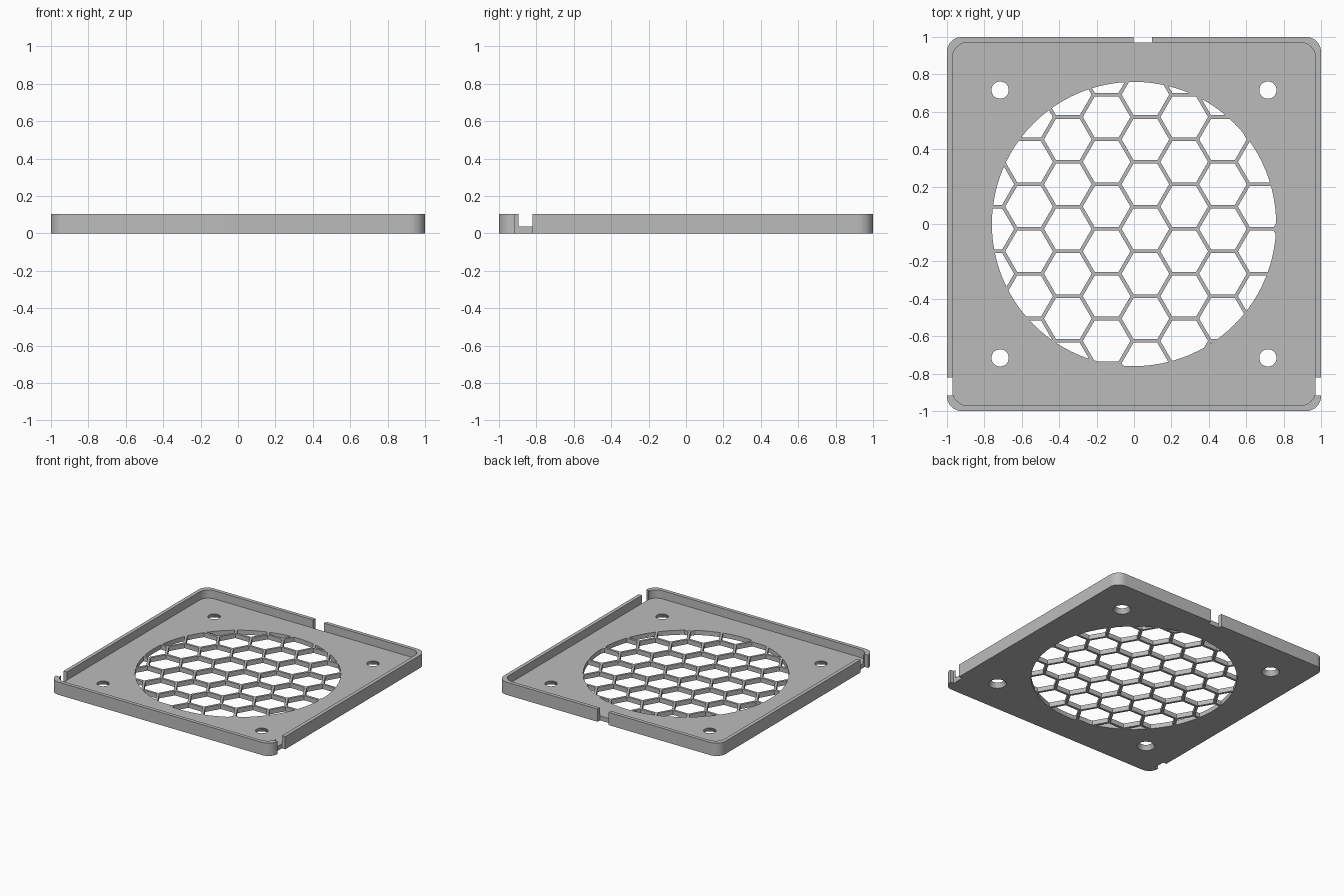
import bpy, bmesh, math

if "Cube" in bpy.data.objects:
    bpy.data.objects.remove(bpy.data.objects["Cube"], do_unlink=True)

HEIGHT, FLOOR = 0.104, 0.037
INNER = 0.97                       # half width inside the rim
CORNER = 0.08
OPENING = 0.76                     # radius of the grille opening
PITCH, BAR = 0.2394, 0.019         # honeycomb spacing and bar width
HOLE = 0.716                       # screw hole offset

grey = bpy.data.materials.new("plain grey")
grey.use_nodes = True
grey.diffuse_color = (0.5, 0.5, 0.5, 1)
grey.node_tree.nodes["Principled BSDF"].inputs["Base Color"].default_value = (0.5, 0.5, 0.5, 1)


def prism(bm, low, z0, z1, high=None):
    """Closed prism from an outline, optionally a different outline on top."""
    bottom = [bm.verts.new((x, y, z0)) for x, y in low]
    top = [bm.verts.new((x, y, z1)) for x, y in (high or low)]
    bm.faces.new(bottom[::-1])
    bm.faces.new(top)
    n = len(bottom)
    for i in range(n):
        j = (i + 1) % n
        bm.faces.new((bottom[i], bottom[j], top[j], top[i]))


def ring(x, y, r, n):
    return [(x + r * math.cos(math.tau * i / n), y + r * math.sin(math.tau * i / n))
            for i in range(n)]


def rounded_square(half, r, steps=10):
    c = half - r
    points = []
    for q, (sx, sy) in enumerate(((1, 1), (-1, 1), (-1, -1), (1, -1))):
        for i in range(steps + 1):
            a = math.pi / 2 * (q + i / steps)
            points.append((sx * c + r * math.cos(a), sy * c + r * math.sin(a)))
    return points


def box(x0, x1, y0, y1):
    return [(x0, y0), (x1, y0), (x1, y1), (x0, y1)]


def finish(bm, name):
    mesh = bpy.data.meshes.new(name)
    bm.to_mesh(mesh)
    bm.free()
    mesh.materials.append(grey)
    obj = bpy.data.objects.new(name, mesh)
    bpy.context.collection.objects.link(obj)
    return obj


def boolean(obj, cutter, operation="DIFFERENCE"):
    mod = obj.modifiers.new("cut", "BOOLEAN")
    mod.operation = operation
    mod.solver = "EXACT"
    mod.object = cutter
    bpy.context.view_layer.objects.active = obj
    bpy.ops.object.modifier_apply(modifier=mod.name)
    bpy.data.objects.remove(cutter, do_unlink=True)


# Solid block with rounded corners
bm = bmesh.new()
prism(bm, rounded_square(1.0, CORNER), 0, HEIGHT)
tray = finish(bm, "grille_tray")

# Recess that leaves the raised rim
bm = bmesh.new()
prism(bm, rounded_square(INNER, CORNER), FLOOR, HEIGHT + 0.1)
boolean(tray, finish(bm, "recess_cutter"))

# Notches through the rim: both sides near the front, and the back
bm = bmesh.new()
edge = INNER - 0.0005
prism(bm, box(edge, 1.1, -0.918, -0.82), -0.1, 0.3)
prism(bm, box(-1.1, -edge, -0.918, -0.82), -0.1, 0.3)
prism(bm, box(-0.003, 0.097, edge, 1.1), -0.1, 0.3)
boolean(tray, finish(bm, "notch_cutter"))

# Screw holes, widening toward the underside
bm = bmesh.new()
slope = (0.066 - 0.046) / FLOOR
for sx in (-1, 1):
    for sy in (-1, 1):
        x, y, d = sx * HOLE, sy * HOLE, 0.01
        prism(bm, ring(x, y, 0.066 + slope * d, 40), -d, FLOOR + d,
              ring(x, y, 0.046 - slope * d, 40))
boolean(tray, finish(bm, "screw_hole_cutter"))

# Honeycomb cells trimmed to the round opening
bm = bmesh.new()
cell = (PITCH - BAR) / math.sqrt(3)
for i in range(-5, 6):
    for k in range(-5, 6):
        x = 0.061 + i * PITCH * math.sqrt(3) / 2
        y = -0.0265 + (k + (i % 2) / 2) * PITCH
        if math.hypot(x, y) < OPENING + cell:
            prism(bm, ring(x, y, cell, 6), -0.2, 0.3)
cells = finish(bm, "honeycomb_cutter")
bm = bmesh.new()
prism(bm, ring(0, 0, OPENING, 96), -0.1, 0.2)
boolean(cells, finish(bm, "opening_cutter"), "INTERSECT")
boolean(tray, cells)

# Smooth the rounded corners and holes, keep hard edges
bpy.ops.object.select_all(action="DESELECT")
tray.select_set(True)
bpy.context.view_layer.objects.active = tray
bpy.ops.object.shade_smooth_by_angle(angle=math.radians(30))
